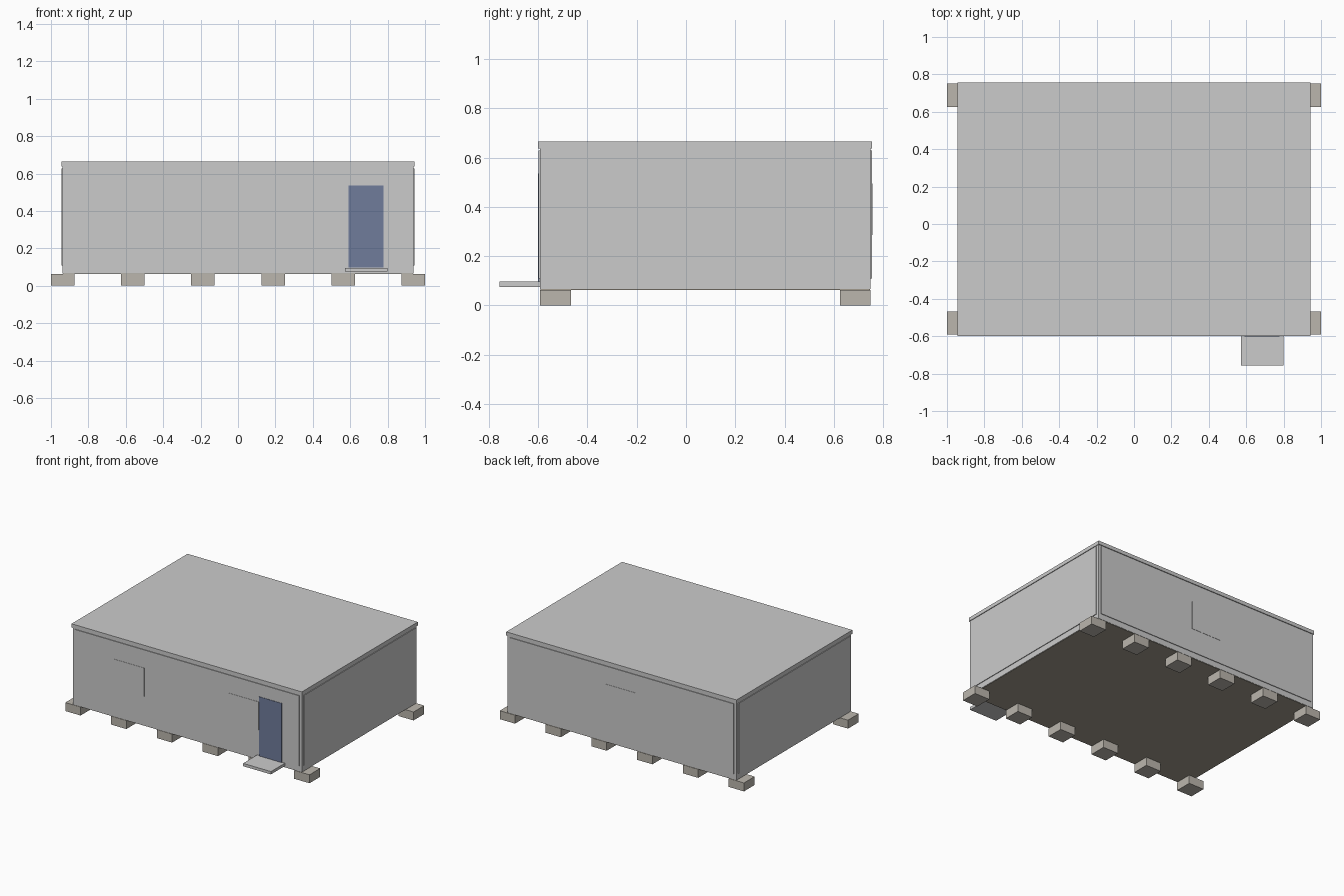
import bpy

if "Cube" in bpy.data.objects:
    bpy.data.objects.remove(bpy.data.objects["Cube"])

def material(name, rgb):
    m = bpy.data.materials.new(name)
    m.diffuse_color = (*rgb, 1)
    m.use_nodes = True
    m.node_tree.nodes["Principled BSDF"].inputs["Base Color"].default_value = m.diffuse_color
    return m

concrete = material("concrete", (0.50, 0.47, 0.42))
floor_brown = material("floor_brown", (0.36, 0.33, 0.27))
door_blue = material("door_blue", (0.16, 0.20, 0.33))

def box(name, x, y, z, mat=None):
    """Axis-aligned box from three (low, high) ranges."""
    bpy.ops.mesh.primitive_cube_add(
        size=1, location=[(a + b) / 2 for a, b in (x, y, z)])
    o = bpy.context.object
    o.name = name
    o.scale = [b - a for a, b in (x, y, z)]
    bpy.ops.object.transform_apply(location=False, rotation=False, scale=True)
    if mat:
        o.data.materials.append(mat)
    return o

# Foundation blocks: six along each long side
for x0 in (-1, -0.625, -0.25, 0.125, 0.5, 0.875):
    for side, y0 in (("front", -0.592), ("back", 0.625)):
        box(f"{side}_foundation_block", (x0, x0 + 0.125), (y0, y0 + 0.125),
            (0, 0.0625), concrete)

# Floor underside and the framed building core
box("floor_underside", (-0.935, 0.935), (-0.59, 0.748), (0.063, 0.072), floor_brown)
box("frame_core", (-0.938, 0.938), (-0.593, 0.75), (0.066, 0.64))

# Roof slab
box("roof", (-0.943, 0.943), (-0.6, 0.756), (0.637, 0.664))

# Wall panels standing slightly proud of the frame
for name, s in (("left", -1), ("right", 1)):
    box(f"{name}_wall_panel", tuple(sorted((s * 0.93, s * 0.943))),
        (-0.573, 0.729), (0.108, 0.628))
box("front_wall_panel", (-0.918, 0.918), (-0.598, -0.585), (0.108, 0.628))
box("back_wall_panel", (-0.918, 0.918), (0.742, 0.755), (0.108, 0.628))

# Windows: thin panes on front and back walls
for x0 in (-0.595, 0.343):
    box("front_window", (x0, x0 + 0.246), (-0.6, -0.595), (0.285, 0.495))
box("back_window", (-0.125, 0.125), (0.75, 0.757), (0.285, 0.495))

# Door and entrance step
box("door", (0.592, 0.778), (-0.601, -0.595), (0.097, 0.535), door_blue)
box("door_step", (0.572, 0.8), (-0.757, -0.593), (0.075, 0.096))
